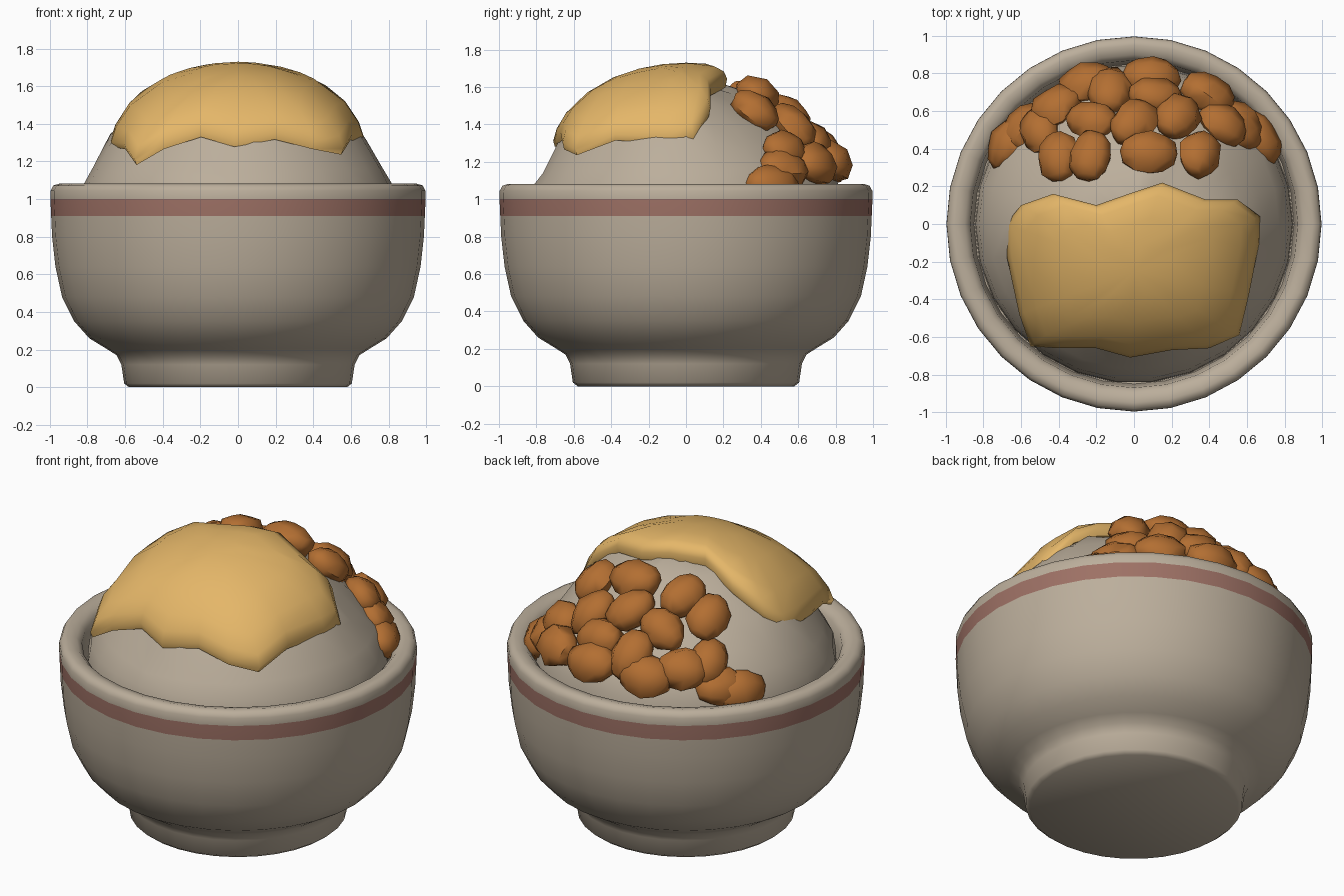
import bpy, bmesh, math, random
from mathutils import Vector, Matrix

if "Cube" in bpy.data.objects:
    bpy.data.objects.remove(bpy.data.objects["Cube"])

random.seed(4)


def material(name, rgb):
    m = bpy.data.materials.new(name)
    m.diffuse_color = (*rgb, 1)
    m.use_nodes = True
    m.node_tree.nodes["Principled BSDF"].inputs["Base Color"].default_value = m.diffuse_color
    return m


STONE = material("warm_grey", (0.50, 0.425, 0.33))
RED = material("dull_red", (0.34, 0.165, 0.13))
YELLOW = material("egg_yellow", (0.78, 0.47, 0.14))
BROWN = material("bean_brown", (0.45, 0.158, 0.032))


def finish(bm, name, mats, angle=45):
    bmesh.ops.remove_doubles(bm, verts=bm.verts, dist=0.0005)
    bmesh.ops.recalc_face_normals(bm, faces=bm.faces)
    mesh = bpy.data.meshes.new(name)
    bm.to_mesh(mesh)
    bm.free()
    for m in mats:
        mesh.materials.append(m)
    ob = bpy.data.objects.new(name, mesh)
    bpy.context.collection.objects.link(ob)
    bpy.ops.object.select_all(action='DESELECT')
    ob.select_set(True)
    bpy.context.view_layer.objects.active = ob
    bpy.ops.object.shade_smooth_by_angle(angle=math.radians(angle))
    return ob


def bridge_rings(bm, rings):
    n = len(rings[0])
    for a, b in zip(rings, rings[1:]):
        for i in range(n):
            bm.faces.new((a[i], a[(i + 1) % n], b[(i + 1) % n], b[i]))


def lathe(profile, n):
    bm = bmesh.new()
    rings = []
    for r, z in profile:
        rings.append([bm.verts.new((r * math.cos(math.tau * i / n), r * math.sin(math.tau * i / n), z))
                      for i in range(n)])
    bridge_rings(bm, rings)
    bmesh.ops.remove_doubles(bm, verts=bm.verts, dist=0.0005)
    return bm


def rice_height(x, y):
    """Full mound in front, flatter slope under the beans at the back."""
    r2 = (x / 1.02) ** 2 + y * y
    full = 1.64 - 0.5 * r2 - 1.0 * r2 ** 3
    slope = 1.63 - 0.8 * (x * x + (y - 0.02) ** 2)
    t = min(max((y - 0.02) / 0.35, 0), 1)
    return full * (1 - t) + slope * t


def sheet_height(x, y):
    return 1.73 - 0.5 * x * x - 1.4 * x ** 6 - 0.5 * y * y - 0.9 * y ** 6


# Bowl with foot, rolled rim and a painted band
bowl_profile = [(0, 0.005), (0.58, 0.0), (0.605, 0.02), (0.62, 0.12), (0.645, 0.17), (0.70, 0.205),
                (0.79, 0.26), (0.87, 0.35), (0.935, 0.48), (0.97, 0.64), (0.988, 0.80), (0.993, 0.91),
                (0.997, 1.0), (0.996, 1.045), (0.982, 1.072), (0.95, 1.082), (0.90, 1.07),
                (0.87, 1.04), (0.86, 0.95), (0.85, 0.85), (0, 0.85)]
bm = lathe(bowl_profile, 32)
for f in bm.faces:
    c = f.calc_center_median()
    if 0.91 < c.z < 1.0 and c.xy.length > 0.93:
        f.material_index = 1
finish(bm, "bowl", [STONE, RED], 60)

# Rice mound
mound = [(r, 2) for r in (0, 0.15, 0.3, 0.45, 0.58, 0.68, 0.77)]
mound += [(0.825, 1.07), (0.842, 0.96), (0.847, 0.84)]
bm = lathe(mound, 26)
for v in bm.verts:
    if v.co.z > 1.5:
        v.co.z = rice_height(v.co.x, v.co.y) + random.uniform(-0.014, 0.014)
finish(bm, "rice_mound", [STONE], 60)

# Egg sheet draped over the front of the mound
outline = [(-0.68, 0.0), (-0.60, 0.10), (-0.43, 0.16), (-0.2, 0.10), (0.0, 0.17), (0.15, 0.22), (0.38, 0.13),
           (0.55, 0.13), (0.67, 0.04), (0.665, -0.1), (0.61, -0.38), (0.56, -0.59), (0.4, -0.66),
           (0.2, -0.67), (-0.02, -0.71), (-0.2, -0.66), (-0.4, -0.66), (-0.55, -0.65), (-0.61, -0.48),
           (-0.675, -0.18)]
bm = bmesh.new()
rings = []
for s, drop in ((0, 0), (0.3, 0), (0.6, 0), (0.85, 0), (0.96, 0.015), (1.0, 0.05), (0.98, 0.10), (0.8, 0.11), (0, 0.11)):
    ring = []
    for px, py in outline:
        x, y = px * s, -0.25 + (py + 0.25) * s
        ring.append(bm.verts.new((x, y, sheet_height(x, y) - drop)))
    rings.append(ring)
bridge_rings(bm, rings)
finish(bm, "egg_sheet", [YELLOW], 60)

# Beans heaped on the back slope: x, y, turn in degrees
beans = [(-0.66, 0.43, 60), (-0.59, 0.51, 50), (-0.42, 0.62, 25), (-0.25, 0.75, 10), (-0.13, 0.71, 95),
         (0.09, 0.78, 0), (0.11, 0.68, 10), (0.39, 0.69, -30), (0.23, 0.57, 60), (0.00, 0.54, 60),
         (-0.23, 0.55, -25), (-0.50, 0.50, -60), (-0.40, 0.36, 110), (-0.23, 0.36, 90), (0.08, 0.38, 0),
         (0.35, 0.37, 60), (0.47, 0.53, -30), (0.66, 0.46, -60), (0.56, 0.52, -50)]
bm = bmesh.new()
for x, y, turn in beans:
    normal = Vector((1.6 * x, 1.6 * (y - 0.02), 1)).normalized()
    along = Vector((math.cos(math.radians(turn)), math.sin(math.radians(turn)), 0))
    along = (along - normal * along.dot(normal)).normalized()
    side = normal.cross(along)
    rot = Matrix((along, side, normal)).transposed().to_4x4()
    k = random.uniform(0.94, 1.06)
    z = rice_height(x, y) + 0.04 - 0.09 * min(max((abs(x) - 0.4) / 0.25, 0), 1)
    place = Matrix.Translation((x, y, z)) @ rot @ Matrix.Diagonal((0.15 * k, 0.122 * k, 0.095 * k, 1))
    new = bmesh.ops.create_uvsphere(bm, u_segments=8, v_segments=6, radius=1,
                                    matrix=place @ Matrix.Rotation(math.pi / 2, 4, 'Y'))
    for v in new["verts"]:
        v.co += Vector([random.uniform(-0.008, 0.008) for _ in range(3)])
finish(bm, "beans", [BROWN], 50)
